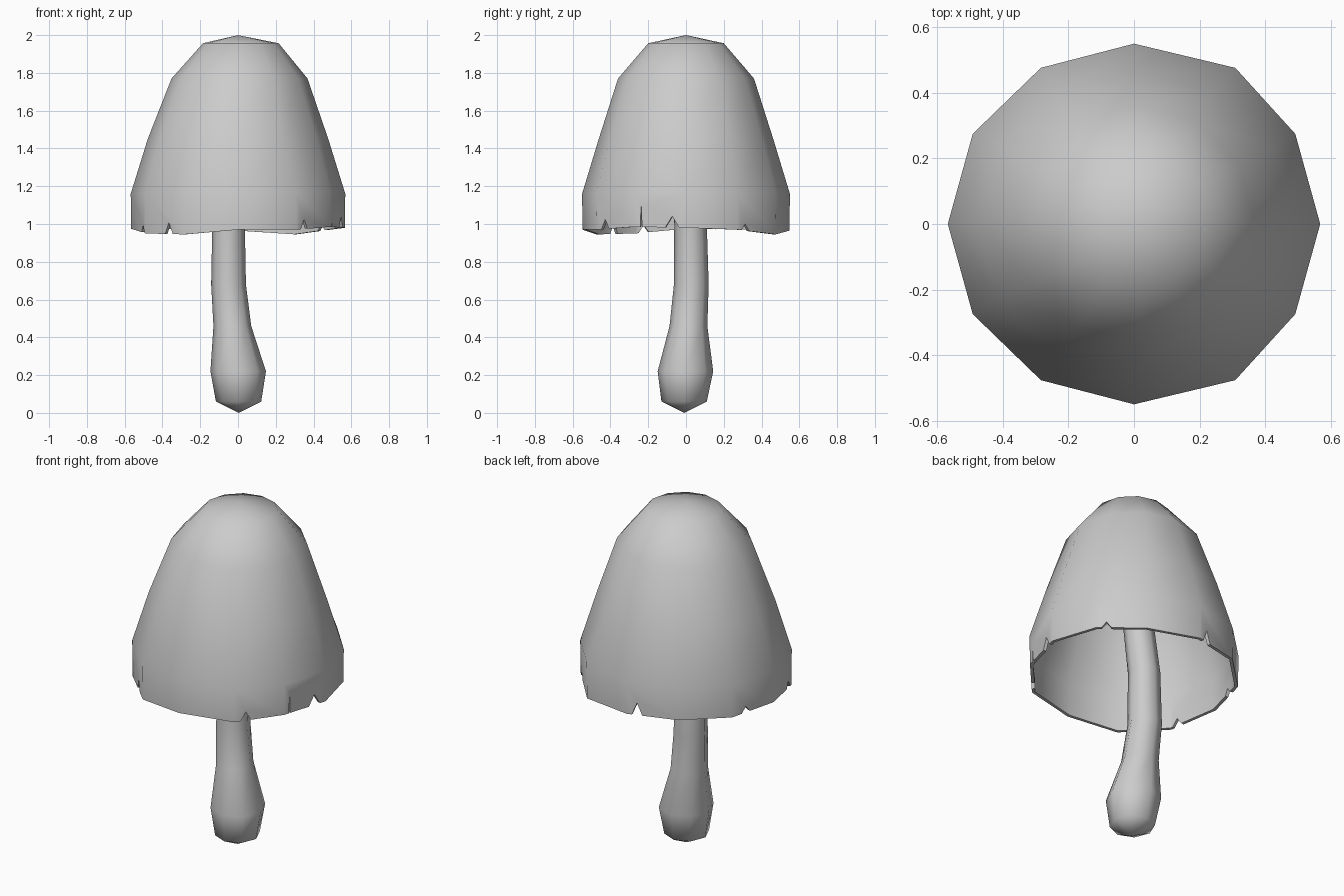
import bpy, bmesh
from math import sin, cos, pi, radians, floor

if "Cube" in bpy.data.objects:
    bpy.data.objects.remove(bpy.data.objects["Cube"])


def finish(name, bm, angle, thickness=0):
    me = bpy.data.meshes.new(name)
    bm.to_mesh(me)
    bm.free()
    ob = bpy.data.objects.new(name, me)
    bpy.context.collection.objects.link(ob)
    bpy.ops.object.select_all(action='DESELECT')
    ob.select_set(True)
    bpy.context.view_layer.objects.active = ob
    if thickness:
        shell = ob.modifiers.new("shell", 'SOLIDIFY')
        shell.thickness = thickness
        shell.offset = -1
        bpy.ops.object.modifier_apply(modifier=shell.name)
    bpy.ops.object.shade_smooth_by_angle(angle=radians(angle))
    return ob


def ring(bm, n, cx, cy, z, rx, ry):
    return [bm.verts.new((cx + rx * cos(2 * pi * i / n), cy + ry * sin(2 * pi * i / n), z))
            for i in range(n)]


def bridge(bm, lo, hi):
    n = len(lo)
    for i in range(n):
        j = (i + 1) % n
        bm.faces.new((lo[i], lo[j], hi[j], hi[i]))


def fan(bm, tip, loop, top):
    n = len(loop)
    for i in range(n):
        a, b = loop[i], loop[(i + 1) % n]
        bm.faces.new((a, b, tip) if top else (b, a, tip))


# Cap: twelve-sided bell
N = 12
bm = bmesh.new()
profile = [(1.16, 0.568, 0.55, 0.0), (1.45, 0.478, 0.462, 0.0),
           (1.77, 0.36, 0.36, 0.008), (1.957, 0.2, 0.2, 0.015)]
rings = [ring(bm, N, cx, 0, z, rx, ry) for z, rx, ry, cx in profile]
for k in (2, 10):
    rings[0][k].co.x += 0.025
for lo, hi in zip(rings, rings[1:]):
    bridge(bm, lo, hi)
fan(bm, bm.verts.new((0, 0, 2.0)), rings[-1], True)

# Torn rim: height at each corner, then notches (angle, half width, depth)
rim_z = [0.98, 0.97, 0.945, 0.965, 0.975, 0.97, 0.975, 0.95, 0.945, 0.97, 0.97, 0.985]
notches = [(36, 3, 0.035), (96, 3, 0.07), (160, 3, 0.035), (205, 3, 0.04),
           (228, 3, 0.06), (307, 3, 0.05), (334, 0.5, 0.12), (352, 4, 0.06)]


def rim_vert(a, dz=0):
    # points lie on the straight side between two corners
    k = floor(a / 30)
    t = a / 30 - k
    p, q = rings[0][k % N].co, rings[0][(k + 1) % N].co
    z = (1 - t) * rim_z[k % N] + t * rim_z[(k + 1) % N]
    c = p.lerp(q, t) * 0.996
    return bm.verts.new((c.x, c.y, z + dz))


corners = [rim_vert(30 * k) for k in range(N)]
for k in range(N):
    j = (k + 1) % N
    edge = [corners[k]]
    for a, w, d in notches:
        if 30 * k < a < 30 * k + 30:
            edge += [rim_vert(a - w), rim_vert(a, d), rim_vert(a + w)]
    edge += [corners[j], rings[0][j], rings[0][k]]
    bm.faces.new(edge)
finish("cap", bm, 45, thickness=0.018)

# Stem: bent, bulbous at the foot, running up inside the cap
bm = bmesh.new()
path = [(0.06, 0.003, -0.01, 0.12), (0.22, 0.001, -0.003, 0.147), (0.46, -0.03, 0.013, 0.1),
        (0.68, -0.05, 0.028, 0.092), (1.0, -0.05, 0.024, 0.086), (1.4, -0.012, 0.004, 0.08),
        (1.9, 0.0, 0.0, 0.08)]
rings = [ring(bm, 8, x, y, z, r, r) for z, x, y, r in path]
for lo, hi in zip(rings, rings[1:]):
    bridge(bm, lo, hi)
fan(bm, bm.verts.new((0.005, -0.01, 0.0)), rings[0], False)
fan(bm, bm.verts.new((0, 0, 1.93)), rings[-1], True)
finish("stem", bm, 60)
